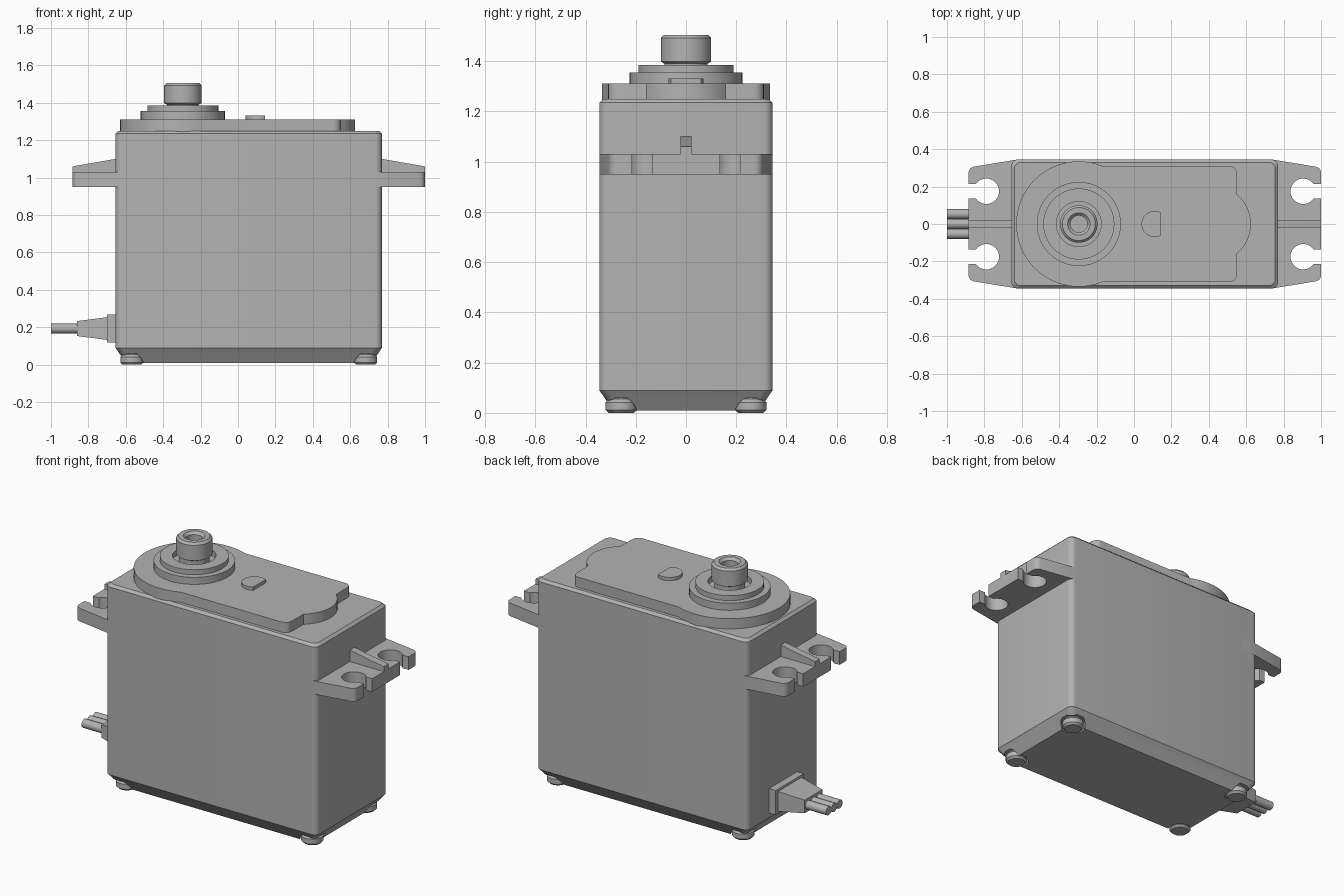
import bpy, bmesh
from math import sin, cos, pi, radians, asin
from mathutils import Matrix

cube = bpy.data.objects.get("Cube")
if cube:
    bpy.data.objects.remove(cube, do_unlink=True)

GREY = bpy.data.materials.new("plain grey")
GREY.use_nodes = True
GREY.diffuse_color = (0.45, 0.45, 0.45, 1)
GREY.node_tree.nodes["Principled BSDF"].inputs["Base Color"].default_value = (0.45, 0.45, 0.45, 1)

CX = 0.0575           # middle of the case
SHAFT_X = -0.295      # output shaft axis


def arc(cx, cy, r, a0, a1, n):
    """Points on an arc, angles in degrees."""
    step = (a1 - a0) / n
    return [(cx + r * cos(radians(a0 + step * i)), cy + r * sin(radians(a0 + step * i)))
            for i in range(n + 1)]


def circle(cx, cy, r, n=48):
    return arc(cx, cy, r, 0, 360, n)[:-1]


def rounded_rect(cx, cy, hx, hy, r, n=6):
    pts = []
    for k, (sx, sy) in enumerate([(1, 1), (-1, 1), (-1, -1), (1, -1)]):
        pts += arc(cx + sx * (hx - r), cy + sy * (hy - r), r, k * 90, k * 90 + 90, n)
    return pts


def finish(name, bm):
    bmesh.ops.recalc_face_normals(bm, faces=bm.faces)
    mesh = bpy.data.meshes.new(name)
    bm.to_mesh(mesh)
    bm.free()
    mesh.materials.append(GREY)
    ob = bpy.data.objects.new(name, mesh)
    bpy.context.collection.objects.link(ob)
    return ob


def smooth(ob):
    bpy.ops.object.select_all(action='DESELECT')
    ob.select_set(True)
    bpy.context.view_layer.objects.active = ob
    bpy.ops.object.shade_smooth_by_angle(angle=radians(30))


def loft(name, sections, matrix=None):
    """Closed solid through (height, outline) sections of equal point count."""
    bm = bmesh.new()
    rings = [[bm.verts.new((x, y, z)) for x, y in pts] for z, pts in sections]
    n = len(rings[0])
    for a, b in zip(rings, rings[1:]):
        for i in range(n):
            j = (i + 1) % n
            bm.faces.new((a[i], a[j], b[j], b[i]))
    bm.faces.new(rings[0])
    bm.faces.new(rings[-1])
    if matrix:
        bm.transform(matrix)
    ob = finish(name, bm)
    smooth(ob)
    return ob


def prism(name, pts, z0, z1, matrix=None):
    return loft(name, [(z0, pts), (z1, pts)], matrix)


def turned(name, cx, cy, profile):
    """Solid of revolution from (radius, height) pairs."""
    return loft(name, [(z, circle(cx, cy, r)) for r, z in profile])


def cut(ob, cutters):
    for c in cutters:
        mod = ob.modifiers.new("cut", 'BOOLEAN')
        mod.operation, mod.solver, mod.object = 'DIFFERENCE', 'EXACT', c
        bpy.context.view_layer.objects.active = ob
        bpy.ops.object.modifier_apply(modifier=mod.name)
        bpy.data.objects.remove(c, do_unlink=True)
    smooth(ob)


# Case with a tapered bottom and bevelled top rim
def case_ring(inset):
    return rounded_rect(CX, 0, 0.7125 - inset, 0.345 - inset, 0.035)


case = loft("case", [(0.01, case_ring(0.055)), (0.09, case_ring(0)),
                     (1.235, case_ring(0)), (1.25, case_ring(0.015))])

# Corner screws in their pockets
corners = [(CX + sx * 0.625, sy * 0.258) for sx in (-1, 1) for sy in (-1, 1)]
cut(case, [turned("pocket_cutter", x, y, [(0.07, -0.05), (0.07, 0.06)]) for x, y in corners])
for x, y in corners:
    turned("case_screw", x, y, [(0.05, 0), (0.062, 0.012), (0.062, 0.042), (0.05, 0.055), (0.05, 0.08)])

# Top cover: round gearbox end, straight middle, small bulge at the far end
join = math_angle = asin(0.31 / 0.335) * 180 / pi
cover_pts = arc(SHAFT_X, 0, 0.335, join, 360 - join, 40)
cover_pts += arc(0.51, -0.27, 0.04, -90, 0, 5)
cover_pts += arc(0.42, 0, 0.205, -50, 50, 16)
cover_pts += arc(0.51, 0.27, 0.04, 0, 90, 5)
prism("top_cover", cover_pts, 1.24, 1.312)

# Half-round pip on the cover
prism("cover_pip", arc(0.11, 0, 0.07, 60, 300, 24), 1.30, 1.332)

# Stepped bearing boss with a recess round the shaft
boss = turned("bearing_boss", SHAFT_X, 0, [(0.225, 1.30), (0.225, 1.355), (0.19, 1.355), (0.19, 1.385)])
cut(boss, [turned("recess_cutter", SHAFT_X, 0, [(0.12, 1.35), (0.12, 1.45)])])

# Output shaft with screw hole
turned("output_shaft", SHAFT_X, 0,
       [(0.085, 1.34), (0.085, 1.39), (0.1, 1.398), (0.1, 1.492), (0.088, 1.505),
        (0.06, 1.505), (0.045, 1.49), (0.045, 1.41)])

# Mounting ears with open screw slots and a sloping rib, one at each end
TIP, HOLE, HY, HR = 0.9425, 0.847, 0.175, 0.068
gap = asin(0.04 / HR) * 180 / pi
half = [(TIP, HY - 0.04)] + arc(HOLE, HY, HR, 360 - gap, gap, 28) + [(TIP, HY + 0.04)]
half += arc(TIP - 0.035, 0.272, 0.035, 0, 80, 5) + [(0.68, 0.345), (0.6, 0.345)]
ear_pts = half + [(x, -y) for x, y in reversed(half)]
rib_pts = [(0.69, 1.02), (TIP, 1.02), (TIP, 1.06), (0.7125, 1.10), (0.69, 1.10)]
for side, s in (("left", 1), ("right", -1)):
    place = Matrix.Translation((CX, 0, 0)) @ Matrix.Scale(s, 4, (1, 0, 0))
    prism(side + "_mounting_ear", ear_pts, 0.95, 1.03, place)
    prism(side + "_ear_rib", rib_pts, -0.022, 0.022, place @ Matrix.Rotation(pi / 2, 4, 'X'))

# Cable boot and three wires leaving the right end
WIRE_Z = 0.193
outward = Matrix.Translation((0, 0, WIRE_Z)) @ Matrix.Rotation(-pi / 2, 4, 'Y')


def boot_ring(hz, hy):
    return [(hz, hy), (-hz, hy), (-hz, -hy), (hz, -hy)]


prism("boot_flange", boot_ring(0.075, 0.135), 0.64, 0.70, outward)
loft("cable_boot", [(0.69, boot_ring(0.062, 0.115)), (0.86, boot_ring(0.04, 0.085))], outward)
for y in (-0.053, 0, 0.053):
    prism("wire", circle(0, y, 0.0265, 20), 0.82, 1.0, outward)
